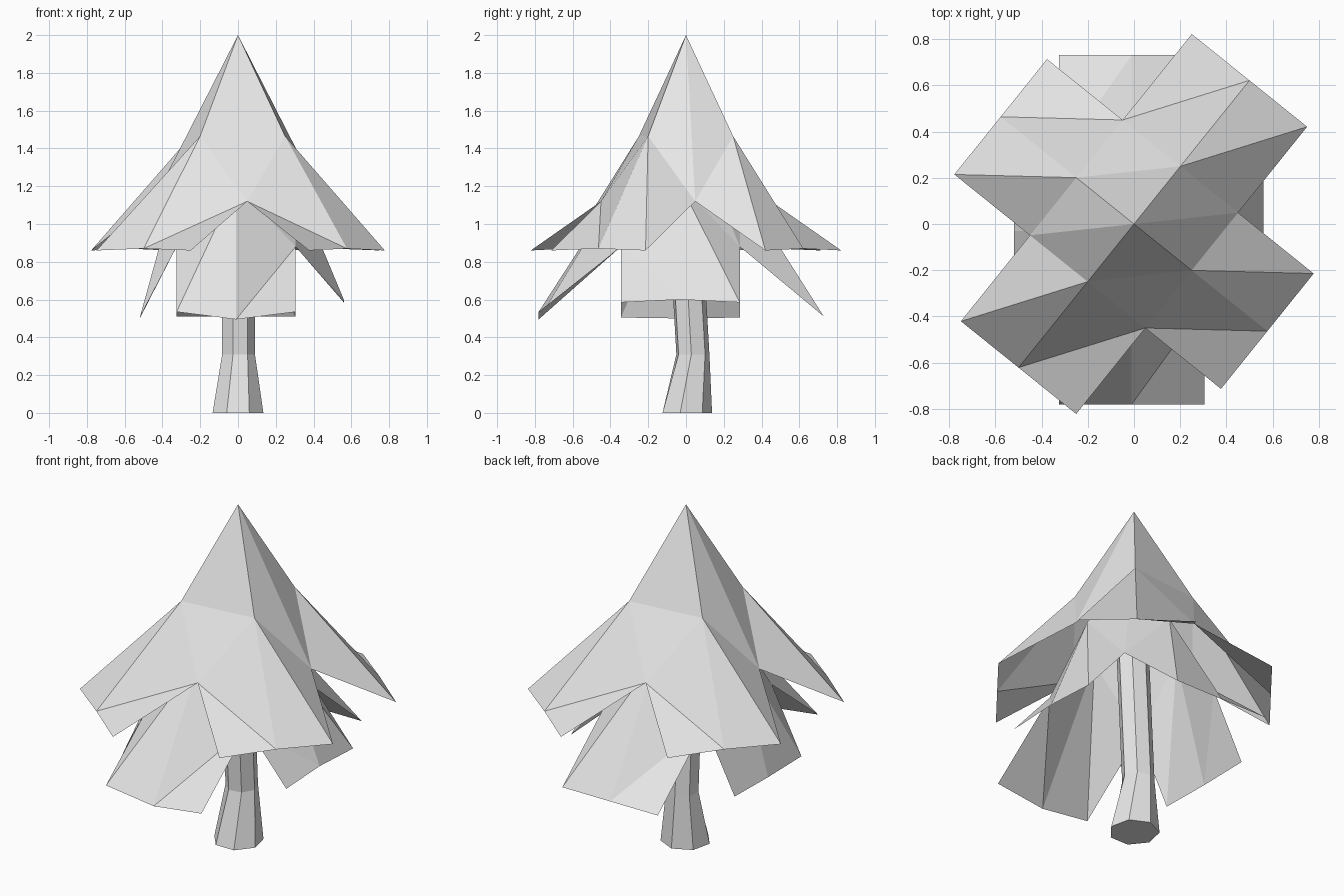
import bpy, bmesh, math
from mathutils import Matrix, Vector

cube = bpy.data.objects.get("Cube")
if cube:
    bpy.data.objects.remove(cube, do_unlink=True)

grey = bpy.data.materials.new("plain grey")
grey.use_nodes = True
grey.diffuse_color = (0.8, 0.8, 0.8, 1)
grey.node_tree.nodes["Principled BSDF"].inputs["Base Color"].default_value = (0.8, 0.8, 0.8, 1)


def finish(bm, name):
    bmesh.ops.recalc_face_normals(bm, faces=bm.faces)
    mesh = bpy.data.meshes.new(name)
    bm.to_mesh(mesh)
    bm.free()
    mesh.materials.append(grey)
    obj = bpy.data.objects.new(name, mesh)
    bpy.context.collection.objects.link(obj)


def drooping_cross(name, angle, centre, half, apex_z, bend_z, corner_z, arms):
    """Open four-armed roof; arms lists (reach, ridge height, side height)."""
    bm = bmesh.new()

    def vert(k, along, across, z):
        flat = Matrix.Rotation(angle + k * math.pi / 2, 3, 'Z') @ Vector((along, across, 0))
        return bm.verts.new(flat + Vector((*centre, z)))

    apex = bm.verts.new((*centre, apex_z))
    bends = [vert(k, half, 0, bend_z) for k in range(4)]
    corners = [vert(k, half, half, corner_z) for k in range(4)]
    tips = [[vert(k, reach, side * half, ridge_z if side == 0 else side_z)
             for side in (-1, 0, 1)]
            for k, (reach, ridge_z, side_z) in enumerate(arms)]

    def split(a, b, c, d):
        # two triangles sharing the fold a-c
        bm.faces.new((a, b, c))
        bm.faces.new((a, c, d))

    for k in range(4):
        n = (k + 1) % 4
        corner = corners[k]
        left = (bends[k], tips[k][1], tips[k][2], corner)
        right = (bends[n], corner, tips[n][0], tips[n][1])
        if k % 2 == 0:      # raised folds
            split(apex, bends[k], corner, bends[n])
            split(*left)
            split(*right)
        else:               # hollow folds
            split(bends[k], corner, bends[n], apex)
            split(*left[1:], left[0])
            split(*right[1:], right[0])
    finish(bm, name)


# Upper and lower tiers of branches
drooping_cross("upper_branches", math.radians(-38.8), (0, 0), 0.32, 2.0, 1.465, 1.12,
               [(0.74, 0.87, 0.86), (0.797, 0.87, 0.86)] * 2)
drooping_cross("lower_branches", 0, (-0.01, -0.03), 0.315, 1.65, 1.21, 0.88,
               [(0.57, 0.60, 0.585), (0.76, 0.51, 0.51),
                (0.51, 0.50, 0.505), (0.75, 0.495, 0.535)])

# Seven-sided crooked trunk: (z, radius, y offset, twist)
bm = bmesh.new()
rings = []
for z, radius, y, twist in [(0, 0.138, 0, 0), (0.31, 0.09, 0.035, 0.15), (1.1, 0.09, -0.01, 0.15)]:
    ring = []
    for i in range(7):
        a = math.pi / 2 + twist + i * math.tau / 7
        ring.append(bm.verts.new((radius * math.cos(a), y + radius * math.sin(a), z)))
    rings.append(ring)
for low, high in zip(rings, rings[1:]):
    for i in range(7):
        j = (i + 1) % 7
        bm.faces.new((low[i], low[j], high[j], high[i]))
bm.faces.new(rings[0])
bm.faces.new(rings[-1])
finish(bm, "trunk")
